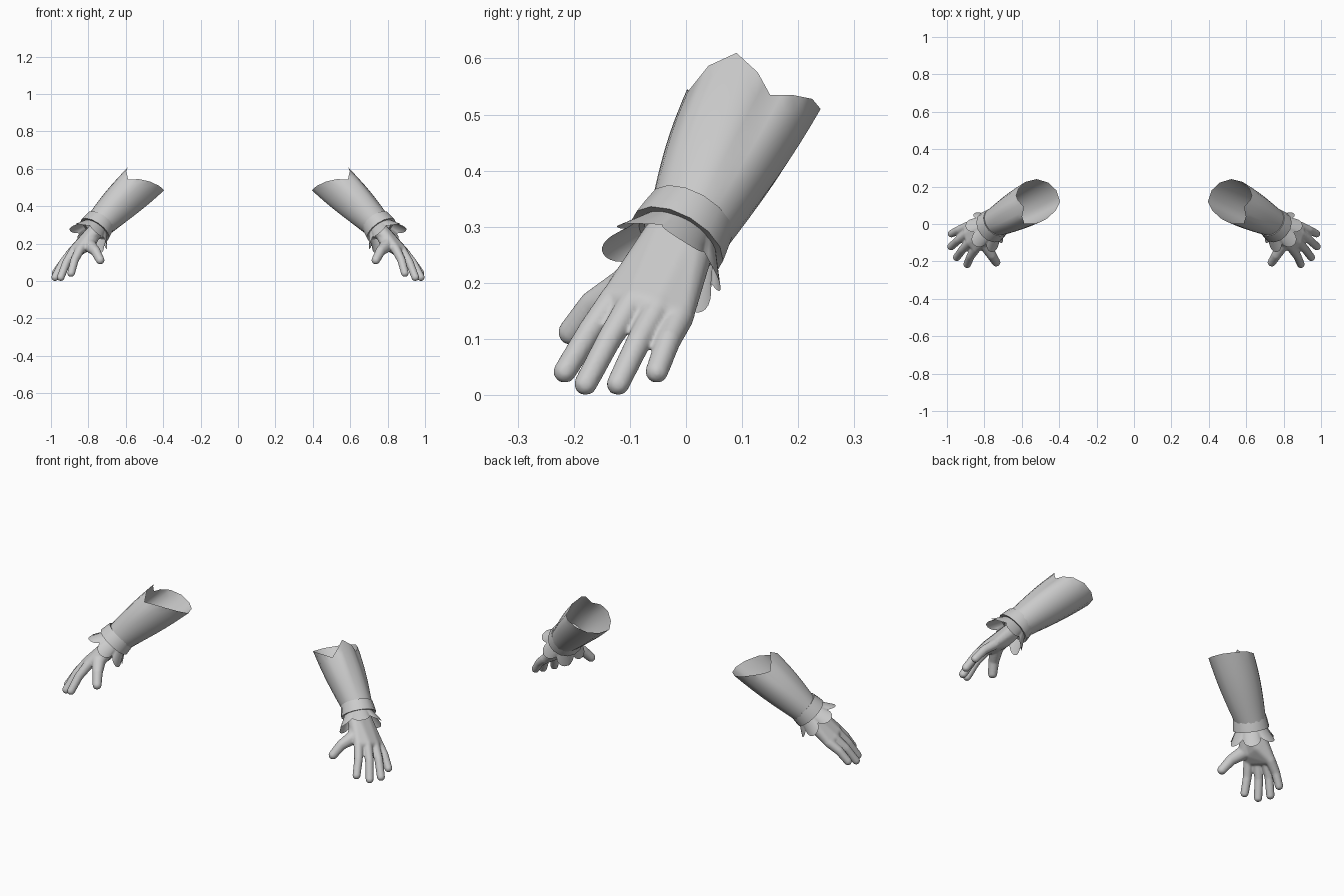
import bpy, bmesh, math
from mathutils import Vector as V

if "Cube" in bpy.data.objects:
    bpy.data.objects.remove(bpy.data.objects["Cube"])


def finish(name, verts, faces, angle=40, hand=False):
    """Mesh object for the +x arm, mirrored to the other arm."""
    me = bpy.data.meshes.new(name)
    me.from_pydata([tuple(v) for v in verts], [], faces)
    bm = bmesh.new()
    bm.from_mesh(me)
    bmesh.ops.recalc_face_normals(bm, faces=bm.faces)
    bm.to_mesh(me)
    bm.free()
    ob = bpy.data.objects.new(name, me)
    bpy.context.collection.objects.link(ob)
    bpy.ops.object.select_all(action='DESELECT')
    ob.select_set(True)
    bpy.context.view_layer.objects.active = ob
    bpy.ops.object.shade_smooth_by_angle(angle=math.radians(angle))
    if hand:
        r = ob.modifiers.new("blend", 'REMESH')
        r.mode, r.voxel_size, r.use_smooth_shade = 'VOXEL', 0.005, True
        s = ob.modifiers.new("soften", 'SMOOTH')
        s.factor, s.iterations = 0.5, 6
    ob.modifiers.new("other_arm", 'MIRROR').use_mirror_merge = False
    return ob


def loft(name, rings, angle=40):
    n = len(rings[0])
    faces = [(k * n + i, k * n + (i + 1) % n, (k + 1) * n + (i + 1) % n, (k + 1) * n + i)
             for k in range(len(rings) - 1) for i in range(n)]
    return finish(name, [p for r in rings for p in r], faces, angle)


def capsule_hull(balls):
    """Convex hull around a set of (centre, radius) balls."""
    bm = bmesh.new()
    for c, r in balls:
        for i in range(1, 8):
            t = math.pi * i / 8
            for j in range(12):
                a = math.tau * j / 12
                bm.verts.new(V(c) + r * V((math.sin(t) * math.cos(a), math.sin(t) * math.sin(a), math.cos(t))))
    bmesh.ops.convex_hull(bm, input=bm.verts[:])
    bmesh.ops.delete(bm, geom=[v for v in bm.verts if not v.link_faces], context='VERTS')
    bm.verts.index_update()
    out = [v.co.copy() for v in bm.verts], [[v.index for v in f.verts] for f in bm.faces]
    bm.free()
    return out


# Sleeve: pointed rim narrowed down to a round wrist
rim = [V(p) for p in [
    (.588, .09, .61), (.598, .04, .587), (.587, .004, .542), (.53, .002, .545), (.47, .025, .532),
    (.42, .07, .508), (.395, .12, .485), (.415, .18, .483), (.46, .222, .49), (.52, .24, .51),
    (.58, .225, .528), (.617, .19, .535), (.63, .15, .535), (.62, .128, .575)]]
rim = [q for i, p in enumerate(rim) for q in (p, (p + rim[(i + 1) % len(rim)]) / 2)]
wrist, elbow = V((.748, .005, .298)), V((.535, .118, .51))
axis = (elbow - wrist).normalized()
base = []
for p in rim:
    o = p - elbow
    base.append(wrist + (o - axis * o.dot(axis)).normalized() * .076)
rings = []
for k in range(9):
    t = k / 8
    ring = []
    for b, p in zip(base, rim):
        c = wrist.lerp(elbow, t)
        q = b.lerp(p, t)
        o = q - c
        ring.append(q + (o - axis * o.dot(axis)) * .07 * math.sin(math.pi * t))
    rings.append(ring)
loft("sleeve", rings, 60)

# Frame across the wrist for cuff and ruffle
d = V((.52, -.43, -.74)).normalized()
u = V((1, 0, 0)) - d * d.x
u.normalize()
w = d.cross(u)
cuff_c = V((.75, -.003, .297))


def ring_at(h, r, n):
    """Ring at height h along the arm; h and r may vary with the angle."""
    out = []
    for i in range(n):
        a = math.tau * i / n
        hh, rr = (f(a) if callable(f) else f for f in (h, r))
        out.append(cuff_c + d * hh + (u * math.cos(a) + w * math.sin(a)) * rr)
    return out


# Cuff band
loft("cuff", [ring_at(h, r, 14) for h, r in
              [(-.026, .068), (-.03, .082), (0, .087), (.03, .091), (.026, .066)]], 35)


# Scalloped ruffle draped from under the cuff
def petal(a):
    return abs(math.sin(3 * a - 1.36)) ** .6


loft("ruffle", [ring_at(lambda a, t=t: .018 + t * (.042 + .036 * petal(a)),
                        lambda a, t=t: .07 + t * (.014 + .034 * petal(a)), 72)
                for t in (0, .35, .7, 1)], 60)

# Hand: palm, four fingers and thumb blended together
knuckles = [(.843, -.128, .172), (.874, -.094, .168), (.888, -.05, .155), (.885, -.011, .14)]
tips = [(.892, -.216, .042), (.948, -.179, .02), (.978, -.121, .02), (.976, -.052, .042)]
parts = [[((.755, -.04, .275), .042), ((.77, .008, .262), .042),
          ((.815, -.02, .19), .034), ((.82, -.08, .185), .032)] + [(k, .025) for k in knuckles]]
for k, t in zip(knuckles, tips):
    mid = V(k).lerp(V(t), .5) + V((.006, 0, .006))
    parts += [[(k, .026), (mid, .0225)], [(mid, .0225), (t, .021)]]
parts += [[((.775, -.05, .245), .038), ((.80, -.10, .195), .037), ((.83, -.07, .185), .03)],
          [((.80, -.10, .195), .037), ((.762, -.165, .16), .027)],
          [((.762, -.165, .16), .027), ((.737, -.205, .112), .0235)]]
verts, faces = [], []
for part in parts:
    v, f = capsule_hull(part)
    faces += [[i + len(verts) for i in face] for face in f]
    verts += v
finish("hand", verts, faces, 60, hand=True)
